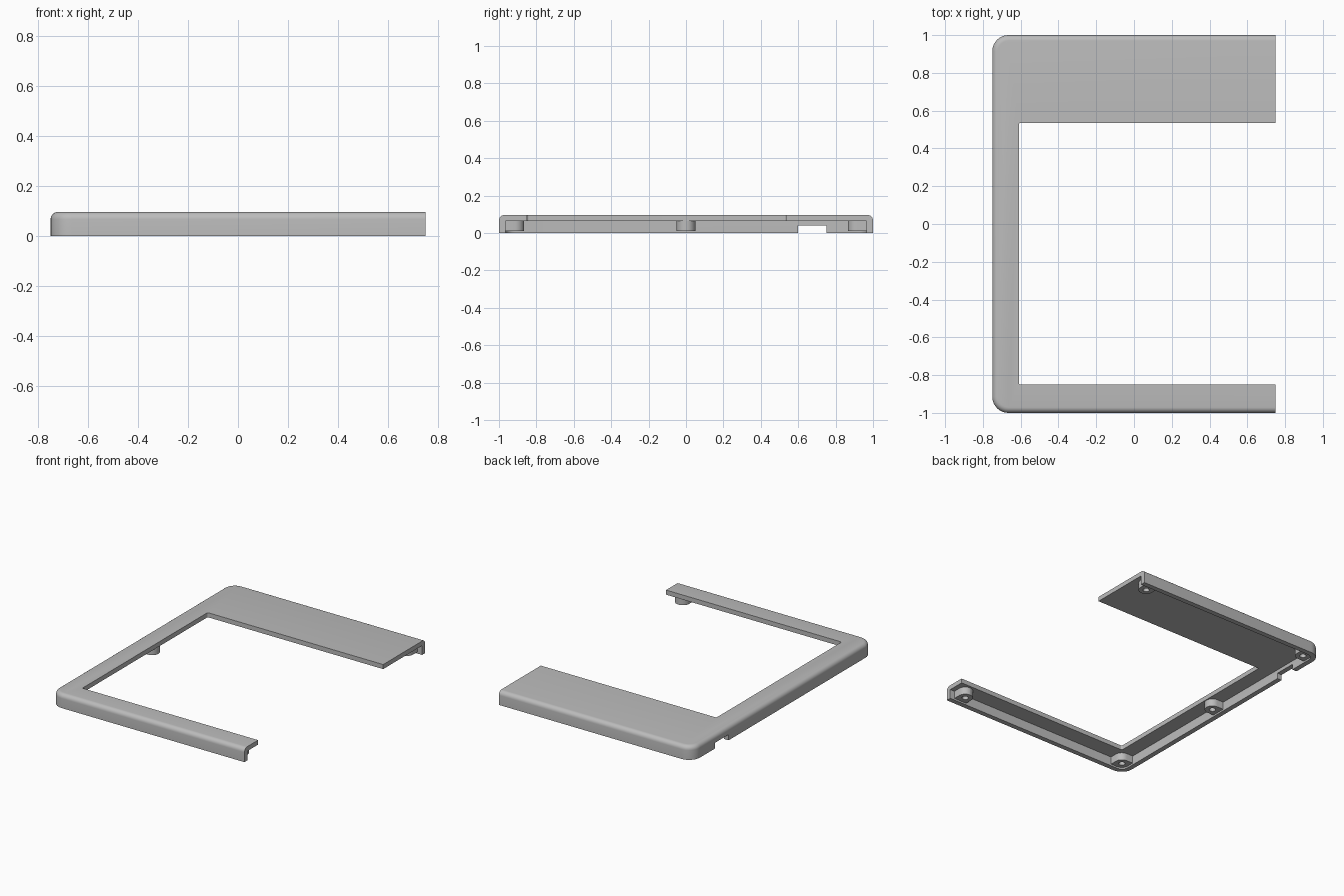
import bpy, bmesh, math
from mathutils import Vector

if "Cube" in bpy.data.objects:
    bpy.data.objects.remove(bpy.data.objects["Cube"])

grey = bpy.data.materials.new("plain grey")
grey.use_nodes = True
grey.diffuse_color = (0.5, 0.5, 0.5, 1)
grey.node_tree.nodes["Principled BSDF"].inputs["Base Color"].default_value = (0.5, 0.5, 0.5, 1)

HEIGHT, ROOF, WALL = 0.097, 0.065, 0.035
X, Y = 0.75, 1.0


def rounded(corners, steps=8):
    """Outline of right-angled corners (x, y, radius)."""
    pts = []
    for i, (x, y, r) in enumerate(corners):
        p = Vector((x, y))
        if r == 0:
            pts.append(p)
            continue
        a = (Vector(corners[i - 1][:2]) - p).normalized()
        b = (Vector(corners[(i + 1) % len(corners)][:2]) - p).normalized()
        centre = p + (a + b) * r
        for k in range(steps + 1):
            t = k / steps * math.pi / 2
            pts.append(centre - r * (b * math.cos(t) + a * math.sin(t)))
    return pts


def rect(x0, x1, y0, y1, radii=(0, 0, 0, 0)):
    xy = [(x0, y0), (x1, y0), (x1, y1), (x0, y1)]
    return rounded([(x, y, r) for (x, y), r in zip(xy, radii)])


def prism(name, pts, z0, z1, top_bevel=0):
    bm = bmesh.new()
    face = bm.faces.new([bm.verts.new((p.x, p.y, z0)) for p in pts])
    new = bmesh.ops.extrude_face_region(bm, geom=[face])["geom"]
    bmesh.ops.translate(bm, vec=(0, 0, z1 - z0),
                        verts=[v for v in new if isinstance(v, bmesh.types.BMVert)])
    bmesh.ops.recalc_face_normals(bm, faces=bm.faces)
    if top_bevel:
        # Soften the outer rim, leaving the open end square
        rim = [e for e in bm.edges if all(v.co.z > z1 - 1e-4 for v in e.verts)
               and not all(v.co.x > X - 1e-4 for v in e.verts)]
        bmesh.ops.bevel(bm, geom=rim, offset=top_bevel, segments=6, profile=0.5,
                        affect='EDGES', clamp_overlap=False)
    mesh = bpy.data.meshes.new(name)
    bm.to_mesh(mesh)
    bm.free()
    mesh.materials.append(grey)
    obj = bpy.data.objects.new(name, mesh)
    bpy.context.collection.objects.link(obj)
    return obj


def select(obj):
    bpy.ops.object.select_all(action='DESELECT')
    obj.select_set(True)
    bpy.context.view_layer.objects.active = obj


def cut(obj, cutter):
    cutter.hide_render = True
    mod = obj.modifiers.new("cut", 'BOOLEAN')
    mod.operation, mod.solver, mod.object = 'DIFFERENCE', 'EXACT', cutter
    select(obj)
    bpy.ops.object.modifier_apply(modifier=mod.name)
    bpy.data.objects.remove(cutter)


def smooth(obj):
    select(obj)
    bpy.ops.object.shade_smooth_by_angle(angle=math.radians(35))


# Frame shell, open at the +x end
frame = prism("frame_shell", rect(-X, X, -Y, Y, (0.085, 0, 0, 0.085)), 0, HEIGHT, 0.03)
inner = 0.05
cut(frame, prism("cavity", rect(-X + WALL, X + 1, -Y + WALL, Y - WALL,
                                (inner, 0, 0, inner)), -0.1, ROOF))
cut(frame, prism("window", rect(-0.61, X + 1, -0.85, 0.535, (0.01, 0, 0, 0.01)), -0.1, 0.2))
cut(frame, prism("side_notch", rect(-0.85, -0.68, 0.6, 0.75), -0.1, 0.04))
smooth(frame)

# Screw bosses under the roof, joined to the nearest walls
R, LOW = 0.05, 0.012
bx, by = X - WALL - R, Y - WALL - R
edge_x, edge_y = -X + WALL - 0.005, -Y + WALL - 0.005


def boss(name, x, y, pts):
    obj = prism(name, pts, LOW, ROOF + 0.005)
    hole = [Vector((x + 0.021 * math.cos(a), y + 0.021 * math.sin(a)))
            for a in (i * math.tau / 24 for i in range(24))]
    cut(obj, prism("screw_hole", hole, -0.1, ROOF - 0.005))
    smooth(obj)


boss("middle_boss", -bx, 0, rect(edge_x, -bx + R, -R, R, (0, R, R, 0)))
for side, s in (("front", 1), ("back", -1)):
    def flip(pts):
        return [Vector((p.x, p.y * s)) for p in pts]
    boss(side + "_corner_boss", -bx, -by * s,
         flip(rect(edge_x, -bx + R, edge_y, -by + R, (0.03, 0, R, 0))))
    boss(side + "_end_boss", bx, -by * s,
         flip(rect(bx - R, bx + R, edge_y, -by + R, (0, 0, R, R))))
